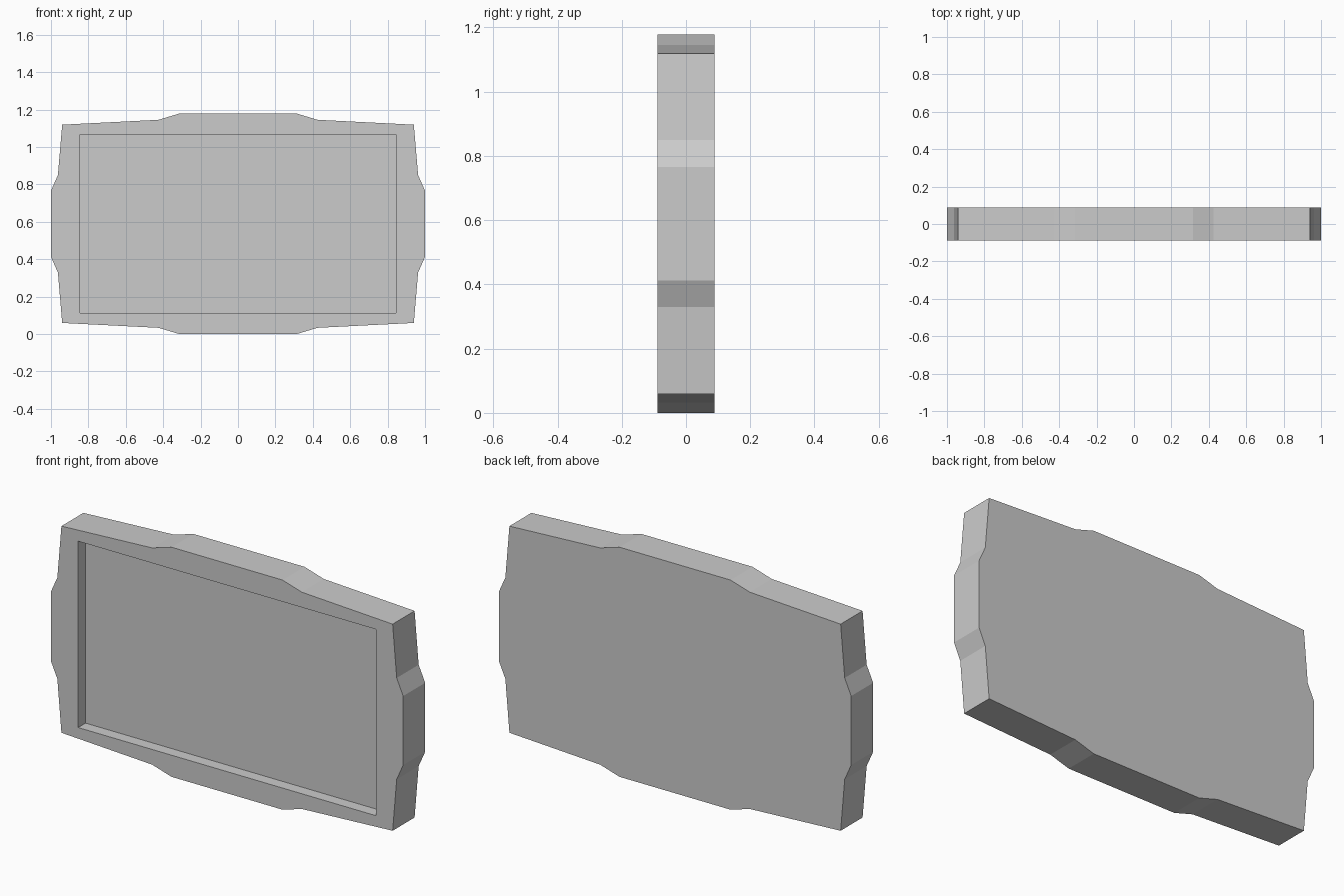
import bpy, bmesh

if "Cube" in bpy.data.objects:
    bpy.data.objects.remove(bpy.data.objects["Cube"])

HEIGHT, HALF_DEPTH = 1.178, 0.089
MID = HEIGHT / 2
RECESS_W, RECESS_H, RECESS_DEPTH = 0.845, 0.478, 0.06


def prism(name, outline, y0, y1):
    """Extrude an x/z outline (measured from the middle of the panel) along y."""
    bm = bmesh.new()
    face = bm.faces.new([bm.verts.new((x, y0, MID + z)) for x, z in outline])
    out = bmesh.ops.extrude_face_region(bm, geom=[face])
    moved = [g for g in out["geom"] if isinstance(g, bmesh.types.BMVert)]
    bmesh.ops.translate(bm, verts=moved, vec=(0, y1 - y0, 0))
    bmesh.ops.recalc_face_normals(bm, faces=bm.faces)
    mesh = bpy.data.meshes.new(name)
    bm.to_mesh(mesh)
    bm.free()
    obj = bpy.data.objects.new(name, mesh)
    bpy.context.collection.objects.link(obj)
    return obj


# Stepped outline: one quarter, mirrored to the other three
quarter = [(1.0, 0.177), (0.963, 0.26), (0.94, 0.53), (0.425, 0.556), (0.315, MID)]
top = quarter + [(-x, z) for x, z in reversed(quarter)]
outline = top + [(x, -z) for x, z in reversed(top)]
panel = prism("framed_panel", outline, -HALF_DEPTH, HALF_DEPTH)

# Rectangular recess cut into the front
w, h = RECESS_W, RECESS_H
cutter = prism("recess_cutter", [(w, h), (-w, h), (-w, -h), (w, -h)],
               -HALF_DEPTH - 0.1, -HALF_DEPTH + RECESS_DEPTH)
cutter.hide_render = True
cut = panel.modifiers.new("recess", 'BOOLEAN')
cut.operation = 'DIFFERENCE'
cut.solver = 'EXACT'
cut.object = cutter

# Apply the cut and drop the cutter
bpy.context.view_layer.objects.active = panel
bpy.ops.object.modifier_apply(modifier=cut.name)
bpy.data.objects.remove(cutter)
